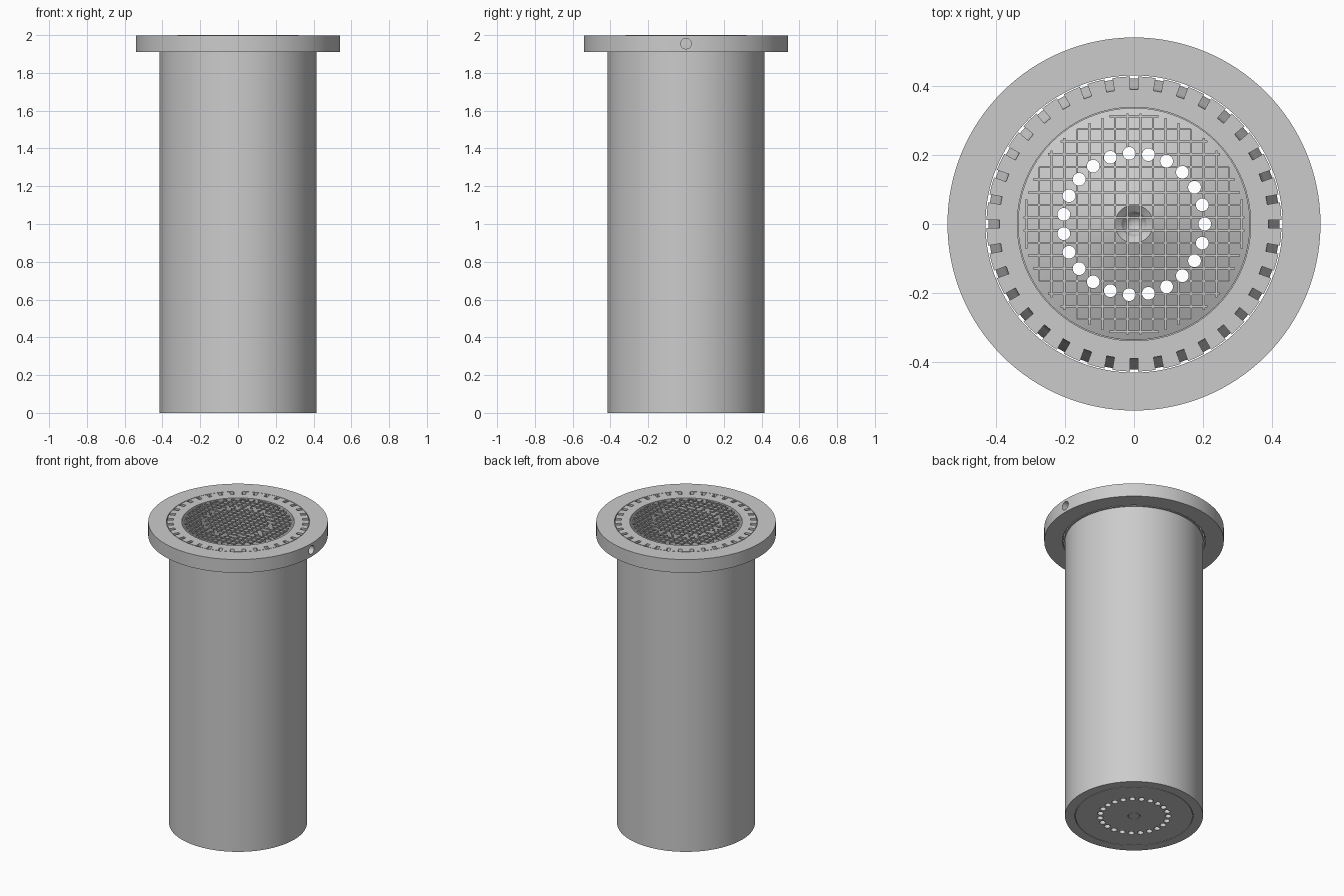
import bpy, bmesh, math
from mathutils import Matrix, Vector

if "Cube" in bpy.data.objects:
    bpy.data.objects.remove(bpy.data.objects["Cube"], do_unlink=True)

grey = bpy.data.materials.new("plain_grey")
grey.use_nodes = True
grey.diffuse_color = (0.6, 0.6, 0.6, 1)
grey.node_tree.nodes["Principled BSDF"].inputs["Base Color"].default_value = grey.diffuse_color


def make(name, bm):
    bmesh.ops.recalc_face_normals(bm, faces=bm.faces)
    mesh = bpy.data.meshes.new(name)
    bm.to_mesh(mesh)
    bm.free()
    mesh.materials.append(grey)
    obj = bpy.data.objects.new(name, mesh)
    bpy.context.collection.objects.link(obj)
    return obj


def lathe(name, profile, closed=True, steps=128):
    """Spin an (r, z) profile round the z axis."""
    bm = bmesh.new()
    verts = [bm.verts.new((r, 0, z)) for r, z in profile]
    edges = [bm.edges.new(pair) for pair in zip(verts, verts[1:])]
    if closed:
        edges.append(bm.edges.new((verts[-1], verts[0])))
    bmesh.ops.spin(bm, geom=verts + edges, axis=(0, 0, 1), cent=(0, 0, 0),
                   angle=math.tau, steps=steps, use_merge=True)
    bmesh.ops.remove_doubles(bm, verts=bm.verts, dist=0.0002)
    return make(name, bm)


def select(obj):
    bpy.ops.object.select_all(action="DESELECT")
    obj.select_set(True)
    bpy.context.view_layer.objects.active = obj


def cut(obj, cutter):
    select(obj)
    mod = obj.modifiers.new("cut", "BOOLEAN")
    mod.operation = "DIFFERENCE"
    mod.solver = "EXACT"
    mod.object = cutter
    bpy.ops.object.modifier_apply(modifier=mod.name)


# Hollow body with a widened collar and a stepped bore at the bottom
body = lathe("body", [(0.355, 0), (0.415, 0), (0.415, 1.91), (0.427, 1.91),
                      (0.427, 1.998), (0.338, 1.998), (0.338, 0.03), (0.355, 0.03)])

# Loose flange ring round the collar
flange = lathe("flange", [(0.43, 1.91), (0.54, 1.91), (0.54, 1.998), (0.43, 1.998)])

# Base plug: raised cone with a crater, and a ring groove round the centre underneath
plug = lathe("base_plug", [(0, 0), (0.034, 0), (0.034, 0.01), (0.037, 0.01), (0.037, 0),
                           (0.352, 0), (0.352, 0.028), (0.336, 0.028), (0.336, 0.05),
                           (0.055, 0.17), (0.036, 0.155), (0, 0.08)], closed=False)

# Curved ramp slots round the collar
SLOTS = 36
ramp = [(0.39, 2.02), (0.39, 1.99), (0.40, 1.965), (0.412, 1.94), (0.425, 1.9),
        (0.44, 1.9), (0.44, 2.02)]
bm = bmesh.new()
for i in range(SLOTS):
    turn = Matrix.Rotation(math.tau * i / SLOTS, 3, "Z")
    face = bm.faces.new([bm.verts.new(turn @ Vector((r, -0.0115, z))) for r, z in ramp])
    side = bmesh.ops.extrude_face_region(bm, geom=[face], use_keep_orig=True)["geom"]
    bmesh.ops.translate(bm, verts=[v for v in side if isinstance(v, bmesh.types.BMVert)],
                        vec=turn @ Vector((0, 0.023, 0)))
slot_cutter = make("slot_cutter", bm)
cut(body, slot_cutter)

# Round hole in the flange rim
bm = bmesh.new()
bmesh.ops.create_cone(bm, cap_ends=True, segments=32, radius1=0.028, radius2=0.028, depth=0.1,
                      matrix=Matrix.Translation((0.52, 0, 1.955)) @ Matrix.Rotation(math.pi / 2, 4, "Y"))
rim_cutter = make("rim_cutter", bm)
cut(flange, rim_cutter)

# Ring of straight holes through the plug and screen
HOLES = 23
bm = bmesh.new()
for i in range(HOLES):
    a = math.tau * i / HOLES
    bmesh.ops.create_cone(bm, cap_ends=True, segments=24, radius1=0.0185, radius2=0.0185, depth=2.4,
                          matrix=Matrix.Translation((0.205 * math.cos(a), 0.205 * math.sin(a), 1)))
hole_cutter = make("hole_cutter", bm)
cut(plug, hole_cutter)

# Wire screen: two layers of crossing bars trimmed to a circle
PITCH, REACH = 0.0367, 0.32
parts = [body, flange, plug]
for name, angle in (("screen_bars_across", 0), ("screen_bars_along", math.pi / 2)):
    bm = bmesh.new()
    for i in range(-9, 9):
        y = (i + 0.5) * PITCH
        half = math.sqrt(REACH ** 2 - y ** 2)
        bmesh.ops.create_cube(bm, size=1, matrix=Matrix.Rotation(angle, 4, "Z")
                              @ Matrix.Translation((0, y, 1.996))
                              @ Matrix.Diagonal((2 * half, 0.006, 0.008, 1)))
    bars = make(name, bm)
    cut(bars, hole_cutter)
    parts.append(bars)

for cutter in (slot_cutter, rim_cutter, hole_cutter):
    bpy.data.objects.remove(cutter, do_unlink=True)

for part in parts:
    select(part)
    bpy.ops.object.shade_smooth_by_angle(angle=math.radians(25))
